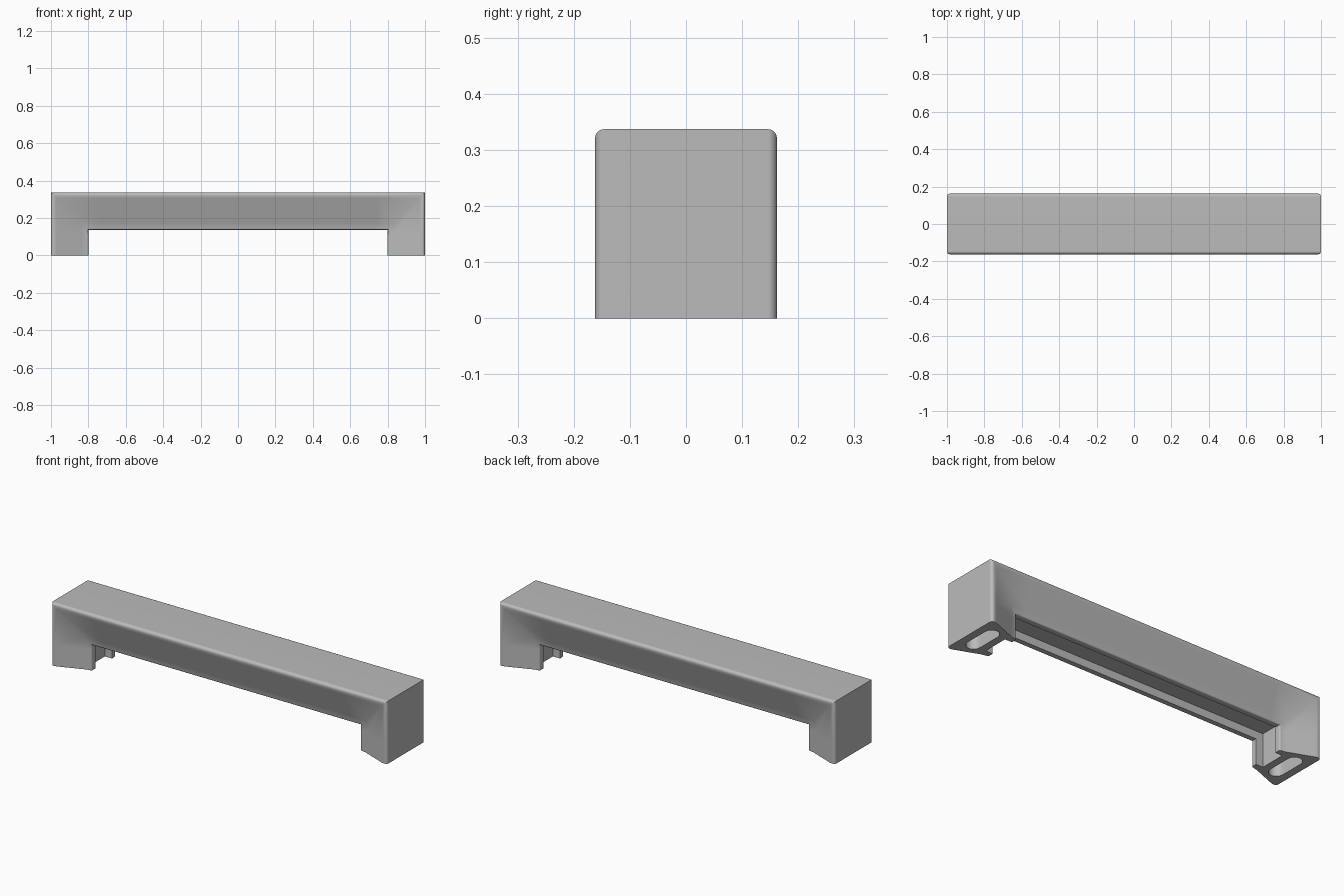
import bpy, bmesh, math

old = bpy.data.objects.get("Cube")
if old:
    bpy.data.objects.remove(old, do_unlink=True)

HEIGHT = 0.337

grey = bpy.data.materials.new("plain grey")
grey.use_nodes = True
grey.diffuse_color = (0.5, 0.5, 0.5, 1)
grey.node_tree.nodes["Principled BSDF"].inputs["Base Color"].default_value = (0.5, 0.5, 0.5, 1)


def make_object(name, bm):
    bmesh.ops.recalc_face_normals(bm, faces=bm.faces)
    mesh = bpy.data.meshes.new(name)
    bm.to_mesh(mesh)
    bm.free()
    mesh.materials.append(grey)
    ob = bpy.data.objects.new(name, mesh)
    bpy.context.collection.objects.link(ob)
    return ob


def arc(cy, cd, radius, start, end, steps):
    return [(cy + radius * math.cos(a), cd + radius * math.sin(a))
            for a in (math.radians(start + (end - start) * i / steps) for i in range(steps + 1))]


# Half cross-section as (half width, depth below the outer surface):
# rounded outer edge, tapering flank, narrow inner lip and recessed channel
half = arc(0.146, 0.016, 0.016, -90, 0, 5)
half += [(0.16, 0.03), (0.108, 0.165), (0.102, 0.19)]
half += arc(0.094, 0.192, 0.008, 0, 90, 3)
half += [(0.07, 0.2), (0.07, 0.158)]
section = half + [(-w, d) for w, d in reversed(half)]

# Path stations: foot end, foot shoulder, mitred corner, start of the beam
stations = [
    lambda d: (1 - d, 0),
    lambda d: (1 - d, 0.11),
    lambda d: (1 - d, HEIGHT - d),
    lambda d: (0.74, HEIGHT - d),
]

bm = bmesh.new()
rings = []
for side, order in ((1, stations), (-1, stations[::-1])):
    for place in order:
        ring = []
        for w, d in section:
            x, z = place(d)
            ring.append(bm.verts.new((side * x, w, z)))
        rings.append(ring)
count = len(section)
for a, b in zip(rings, rings[1:]):
    for i in range(count):
        j = (i + 1) % count
        bm.faces.new((a[i], a[j], b[j], b[i]))
bm.faces.new(rings[0])
bm.faces.new(rings[-1][::-1])
handle = make_object("bridge_handle", bm)

# Long rounded slots in the soles of both feet
for side, label in ((1, "left"), (-1, "right")):
    bm = bmesh.new()
    outline = arc(0, 0.065, 0.038, 0, 180, 12) + arc(0, -0.065, 0.038, 180, 360, 12)
    sole = bm.faces.new([bm.verts.new((side * 0.92 + x, y, -0.05)) for x, y in outline])
    top = bmesh.ops.extrude_face_region(bm, geom=[sole])["geom"]
    bmesh.ops.translate(bm, verts=[v for v in top if isinstance(v, bmesh.types.BMVert)],
                        vec=(0, 0, 0.25))
    cutter = make_object(label + "_slot_cutter", bm)
    cutter.hide_render = True
    cutter.hide_set(True)
    cutter.display_type = 'WIRE'
    cut = handle.modifiers.new(label + " slot", 'BOOLEAN')
    cut.operation = 'DIFFERENCE'
    cut.solver = 'EXACT'
    cut.object = cutter

# Apply the cuts, then smooth the rounded edges
bpy.ops.object.select_all(action='DESELECT')
bpy.context.view_layer.objects.active = handle
handle.select_set(True)
for mod in list(handle.modifiers):
    cutter = mod.object
    bpy.ops.object.modifier_apply(modifier=mod.name)
    bpy.data.objects.remove(cutter, do_unlink=True)
bpy.ops.object.shade_smooth_by_angle(angle=math.radians(35))
weighted = handle.modifiers.new("even shading", 'WEIGHTED_NORMAL')
weighted.keep_sharp = True
